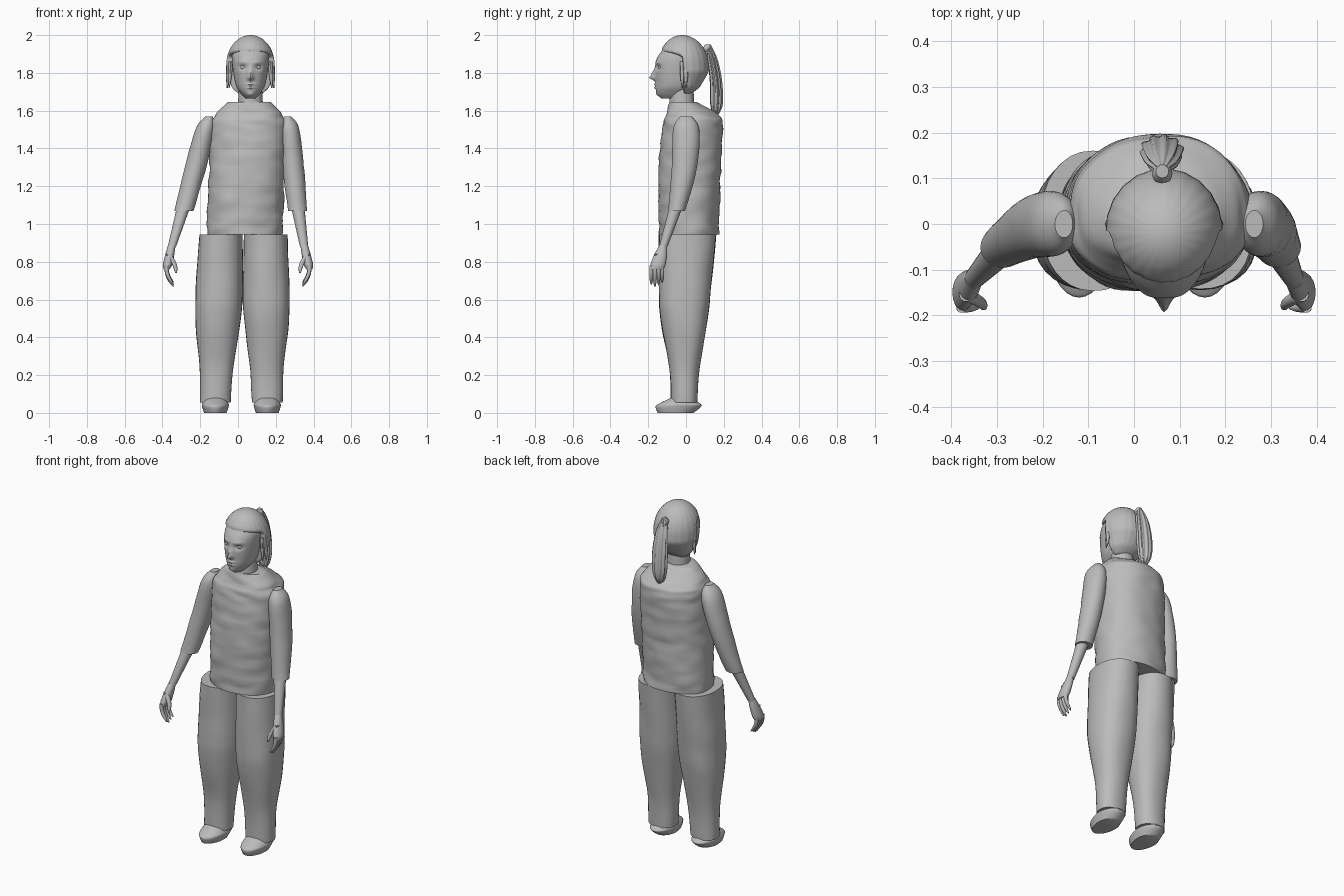
import bpy, bmesh, math
from mathutils import Vector, noise

cube = bpy.data.objects.get("Cube")
if cube:
    bpy.data.objects.remove(cube)

grey = bpy.data.materials.new("plain grey")
grey.use_nodes = True
tone = (0.5, 0.5, 0.5, 1)
grey.diffuse_color = tone
grey.node_tree.nodes["Principled BSDF"].inputs["Base Color"].default_value = tone


def blend(before, start, end, after, t):
    """Catmull-Rom interpolation from start to end."""
    pull_in = (end - before) / 2
    pull_out = (after - start) / 2
    rise = t * t * (3 - 2 * t)
    return (start + (end - start) * rise
            + pull_in * t * (1 - t) ** 2 - pull_out * t * t * (1 - t))


def refine(sections, steps):
    """Add smooth in-between sections."""
    last = len(sections) - 1
    smooth = []
    for i in range(last):
        before, after = sections[max(i - 1, 0)], sections[min(i + 2, last)]
        for step in range(steps):
            smooth.append([blend(*values, step / steps) for values in
                           zip(before, sections[i], sections[i + 1], after)])
    return smooth + [sections[-1]]


def loft(name, start, end, sections, sides=32, steps=6, power=1,
         bow=(0, 0, 0), shape=None, ridge=None):
    """Skin along start-end; a section is (position, half width, front, back)."""
    start, end, bow = Vector(start), Vector(end), Vector(bow)
    full = []
    for position, width, *depths in sections:
        front, back = depths or (width, width)
        full.append((position, width, front, back))
    bm = bmesh.new()
    rows = []
    for position, width, front, back in refine(full, steps):
        centre = start.lerp(end, position) + bow * math.sin(math.pi * position)
        row = []
        for i in range(sides):
            angle = math.tau * i / sides
            c, s = math.cos(angle), math.sin(angle)
            swell = ridge(angle) if ridge else 1
            across = math.copysign(abs(c) ** power, c) * width
            along = math.copysign(abs(s) ** power, s) * (back if s > 0 else front)
            point = centre + Vector((across, along, 0)) * swell
            row.append(bm.verts.new(shape(point) if shape else point))
        rows.append(row)
    for low, high in zip(rows, rows[1:]):
        for i in range(sides):
            bm.faces.new((low[i - 1], low[i], high[i], high[i - 1]))
    bm.faces.new(rows[0])
    bm.faces.new(rows[-1])
    bmesh.ops.recalc_face_normals(bm, faces=bm.faces)
    mesh = bpy.data.meshes.new(name)
    bm.to_mesh(mesh)
    bm.free()
    obj = bpy.data.objects.new(name, mesh)
    bpy.context.collection.objects.link(obj)
    finish(obj)


def finish(obj):
    obj.data.materials.append(grey)
    bpy.ops.object.select_all(action='DESELECT')
    obj.select_set(True)
    bpy.context.view_layer.objects.active = obj
    bpy.ops.object.shade_smooth_by_angle(angle=math.radians(45))


def folds(size, stretch):
    """Soft cloth wrinkles, tighter up and down than around."""
    def shape(point):
        spot = Vector((point.x * 9, point.y * 9, point.z * stretch))
        outward = Vector((point.x, point.y, 0)).normalized()
        return point + outward * noise.noise(spot) * size
    return shape


# Shirt body
loft("shirt", (0.035, 0.02, 0.945), (0.06, 0, 1.645),
     [(0, 0.2, 0.16, 0.15), (0.4, 0.2, 0.16, 0.17), (0.8, 0.2, 0.13, 0.19),
      (0.9, 0.18, 0.11, 0.17), (1, 0.11, 0.085, 0.06)],
     sides=64, steps=12, power=0.9, shape=folds(0.009, 24))

# Trouser legs and shoes
for side, hip, ankle in (("right", -0.09, -0.12), ("left", 0.147, 0.155)):
    loft(side + "_trouser_leg", (hip, 0, 0.945), (ankle, -0.01, 0.055),
         [(0, 0.115, 0.145, 0.16), (0.33, 0.125, 0.14, 0.135),
          (0.5, 0.12, 0.13, 0.12), (0.8, 0.09, 0.08, 0.08), (1, 0.08, 0.07, 0.07)],
         power=0.9, steps=8, shape=folds(0.005, 6))
    loft(side + "_shoe", (ankle, -0.04, 0), (ankle, -0.03, 0.08),
         [(0, 0.06, 0.11, 0.08), (0.4, 0.07, 0.125, 0.115),
          (0.6, 0.07, 0.11, 0.11), (1, 0.05, 0.05, 0.06)])

# Sleeves, forearms and hands
for side, out, shoulder, elbow, wrist in (("right", -1, -0.155, -0.285, -0.35),
                                          ("left", 1, 0.265, 0.315, 0.35)):
    loft(side + "_sleeve", (shoulder, 0, 1.57), (elbow, -0.05, 1.07),
         [(0, 0.02, 0.03, 0.03), (0.15, 0.053, 0.07, 0.07),
          (0.6, 0.057, 0.065, 0.065), (1, 0.05, 0.045, 0.045)],
         bow=(0, 0.018, 0), shape=folds(0.004, 14))
    loft(side + "_forearm", (elbow, -0.05, 1.1), (wrist, -0.12, 0.88),
         [(0, 0.036), (0.5, 0.029), (1, 0.022)], sides=20)
    knuckles = Vector((wrist + out * 0.028, -0.155, 0.76))
    loft(side + "_palm", (wrist, -0.12, 0.89), knuckles,
         [(0, 0.02), (0.4, 0.024, 0.034, 0.034), (0.8, 0.025, 0.04, 0.04),
          (1, 0.016, 0.036, 0.036)], sides=20)
    for i, finger in enumerate(("index", "middle", "ring", "little")):
        root = knuckles + Vector((0, 0.019 * (i - 1.5), 0.02))
        reach = 0.11 - 0.01 * abs(i - 1)
        loft(f"{side}_{finger}_finger", root,
             root + Vector((out * -0.035, 0, -reach)),
             [(0, 0.011), (0.7, 0.01), (1, 0.004)], sides=10,
             bow=(out * 0.012, 0, 0))
    root = knuckles + Vector((out * -0.01, 0, 0.08))
    loft(side + "_thumb", root, root + Vector((out * -0.04, -0.03, -0.1)),
         [(0, 0.015), (0.7, 0.011), (1, 0.004)], sides=10,
         bow=(out * -0.01, 0, 0))

# Neck
MIDDLE = 0.066
loft("neck", (MIDDLE, -0.022, 1.6), (MIDDLE, -0.022, 1.74), [(0, 0.068), (1, 0.06)])

# Face features: offset from the middle, height, width, tallness, depth
features = {
    "nose bridge": (0, 1.79, 0.014, 0.026, 0.02),
    "nose tip": (0, 1.773, 0.015, 0.011, 0.02),
    "eye socket": (0.04, 1.83, 0.02, 0.013, -0.014),
    "brow": (0.04, 1.856, 0.026, 0.01, 0.005),
    "upper lip": (0, 1.738, 0.024, 0.006, 0.009),
    "lower lip": (0, 1.722, 0.02, 0.006, 0.009),
    "chin": (0, 1.685, 0.02, 0.01, 0.006),
}


def sculpt_face(point):
    push = 0
    for offset, height, width, tallness, depth in features.values():
        for x in {MIDDLE + offset, MIDDLE - offset}:
            push += depth * math.exp(-((point.x - x) / width) ** 2
                                     - ((point.z - height) / tallness) ** 2)
    facing = min(1, max(0, -point.y - 0.05) * 16)
    return point - Vector((0, push * facing, 0))


# Head and eyes
loft("head", (MIDDLE, -0.06, 1.664), (MIDDLE, -0.02, 1.98),
     [(0, 0.026, 0.07, 0.02), (0.1, 0.055, 0.1, 0.06), (0.25, 0.08, 0.11, 0.11),
      (0.6, 0.097, 0.125, 0.14), (0.8, 0.09, 0.1, 0.12), (1, 0.045, 0.05, 0.05)],
     sides=96, steps=14, power=0.95, shape=sculpt_face)
for side, out in (("right", -1), ("left", 1)):
    bpy.ops.mesh.primitive_uv_sphere_add(
        radius=0.016, location=(MIDDLE + out * 0.039, -0.13, 1.83))
    eye = bpy.context.object
    eye.name = side + "_eye"
    finish(eye)
    # Loose locks beside the face
    for n in range(2):
        x, y = MIDDLE + out * (0.105 + 0.01 * n), 0.02 * (n - 1)
        loft(f"{side}_lock_{n + 1}", (x, y, 1.86), (x + out * 0.008, y, 1.72),
             [(0, 0.012), (0.5, 0.011), (1, 0.003)], sides=8)

# Hair cap, open around the face and reaching over the forehead
cap = []
for i in range(17):
    t = math.sin(math.pi / 2 * i / 16)
    dome = math.sqrt(max(0.001, 1 - max(0, 2 * t - 1) ** 2))
    nape = min(1, 0.5 + 0.8 * math.sqrt(t))
    cover = min(1, max(0.08, (t - 0.62) * 10))
    cap.append((t, 0.127 * dome * nape, 0.13 * dome * cover, 0.132 * dome * nape ** 2))
loft("hair", (MIDDLE, -0.005, 1.69), (MIDDLE, -0.02, 2), cap, sides=88, steps=3,
     ridge=lambda angle: 1 + 0.006 * math.sin(angle * 22))

# Ponytail
loft("ponytail", (0.062, 0.12, 1.95), (0.06, 0.158, 1.57),
     [(0, 0.01), (0.2, 0.035, 0.025, 0.025), (0.6, 0.045, 0.032, 0.03),
      (0.85, 0.035, 0.03, 0.03), (1, 0.008)], sides=60, bow=(0, 0.02, 0),
     ridge=lambda angle: 1 + 0.1 * math.sin(angle * 10))
loft("hair_tie", (0.062, 0.105, 1.91), (0.062, 0.115, 1.95),
     [(0, 0.014), (0.5, 0.022), (1, 0.014)], sides=20)
